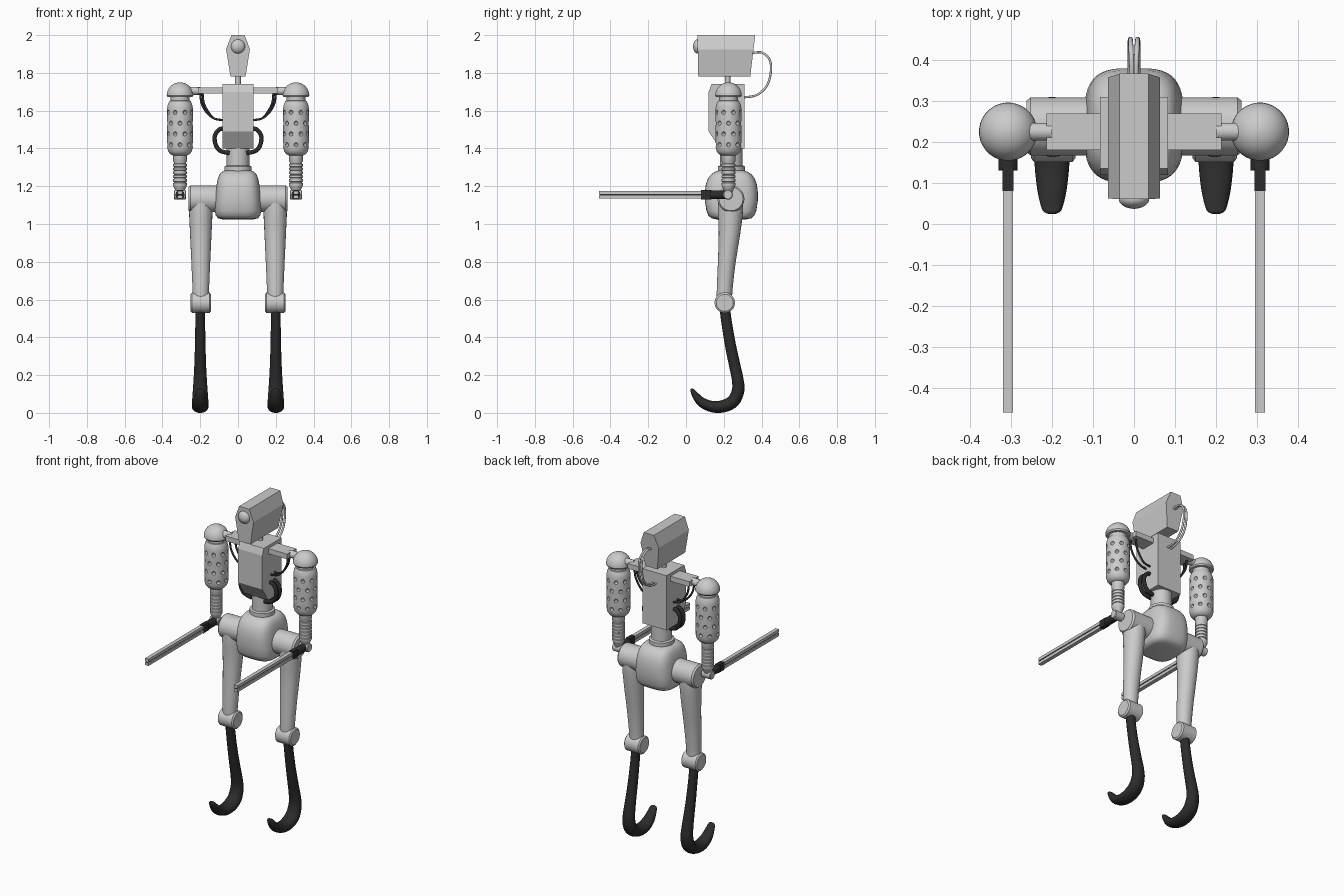
import bpy, bmesh, math
from mathutils import Vector

if "Cube" in bpy.data.objects:
    bpy.data.objects.remove(bpy.data.objects["Cube"])

dark = bpy.data.materials.new("dark_rubber")
dark.diffuse_color = (0.025, 0.025, 0.025, 1)
dark.use_nodes = True
dark.node_tree.nodes["Principled BSDF"].inputs["Base Color"].default_value = dark.diffuse_color


def rings_mesh(name, rings, mirror=False, mat=None, angle=35):
    """Skin a list of equal-length point rings and cap both ends."""
    bm = bmesh.new()
    loops = [[bm.verts.new(p) for p in r] for r in rings]
    n = len(loops[0])
    for a, b in zip(loops, loops[1:]):
        for i in range(n):
            bm.faces.new((a[i], a[(i + 1) % n], b[(i + 1) % n], b[i]))
    bm.faces.new(loops[0])
    bm.faces.new(loops[-1])
    bmesh.ops.recalc_face_normals(bm, faces=bm.faces)
    me = bpy.data.meshes.new(name)
    bm.to_mesh(me)
    bm.free()
    me.polygons.foreach_set("use_smooth", [True] * len(me.polygons))
    me.set_sharp_from_angle(angle=math.radians(angle))
    if mat:
        me.materials.append(mat)
    ob = bpy.data.objects.new(name, me)
    bpy.context.collection.objects.link(ob)
    if mirror:
        ob.modifiers.new("mirror", 'MIRROR').use_mirror_merge = False
    return ob


def lathe(name, centre, axis, profile, seg=32, **kw):
    """Turn (radius, offset) pairs around an axis through centre."""
    rings = []
    for r, h in profile:
        ring = []
        for i in range(seg):
            t = 2 * math.pi * (i + 0.5) / seg
            c, s = r * math.cos(t), r * math.sin(t)
            p = {'x': (h, c, s), 'y': (c, h, s), 'z': (c, s, h)}[axis]
            ring.append(Vector(centre) + Vector(p))
        rings.append(ring)
    return rings_mesh(name, rings, **kw)


def box(name, lo, hi, **kw):
    ring = lambda z: [(lo[0], lo[1], z), (hi[0], lo[1], z), (hi[0], hi[1], z), (lo[0], hi[1], z)]
    return rings_mesh(name, [ring(lo[2]), ring(hi[2])], **kw)


def limb(name, x, rows, seg=24, **kw):
    """Loft ellipses along a path in the YZ plane; rows are y, z, half width, half depth."""
    rings = []
    for k, (y, z, w, d) in enumerate(rows):
        a, b = rows[max(k - 1, 0)], rows[min(k + 1, len(rows) - 1)]
        t = Vector((b[0] - a[0], b[1] - a[1])).normalized()
        ring = []
        for i in range(seg):
            q = 2 * math.pi * i / seg
            e = d * math.sin(q)
            ring.append((x + w * math.cos(q), y - t.y * e, z + t.x * e))
        rings.append(ring)
    return rings_mesh(name, rings, **kw)


def smooth_rows(rows, steps=4):
    """Catmull-Rom subdivision of a path table."""
    out = []
    for k in range(len(rows) - 1):
        p = [rows[max(k - 1, 0)], rows[k], rows[k + 1], rows[min(k + 2, len(rows) - 1)]]
        for s in range(steps):
            t = s / steps
            out.append(tuple(0.5 * (2 * b + (c - a) * t + (2 * a - 5 * b + 4 * c - d) * t * t
                       + (3 * b - a - 3 * c + d) * t ** 3) for a, b, c, d in zip(*p)))
    return out + [tuple(rows[-1])]


def cable(name, pts, r, mat=None, mirror=True):
    cu = bpy.data.curves.new(name, 'CURVE')
    cu.dimensions, cu.bevel_depth, cu.bevel_resolution = '3D', r, 3
    cu.use_fill_caps = True
    path = smooth_rows(pts, 6)
    sp = cu.splines.new('POLY')
    sp.points.add(len(path) - 1)
    for q, p in zip(sp.points, path):
        q.co = (*p, 1)
    if mat:
        cu.materials.append(mat)
    ob = bpy.data.objects.new(name, cu)
    bpy.context.collection.objects.link(ob)
    if mirror:
        ob.modifiers.new("mirror", 'MIRROR').use_mirror_merge = False


# Head, eye and neck
section = [(-.04, 1.78), (.04, 1.78), (.063, 1.925), (.035, 2), (-.035, 2), (-.063, 1.925)]
rings_mesh("head", [[(x, .065 - (z - 1.78) * .02, z) for x, z in section],
                    [(x, .34 + (z - 1.78) * .12, z) for x, z in section]], angle=10)
lathe("eye", (0, .065, 1.94), 'y', [(.037, 0), (.037, -.008), (.034, -.014), (.026, -.021),
                                    (.015, -.026), (.003, -.028)])
lathe("neck", (0, .22, 0), 'z', [(.015, 1.72), (.015, 1.79)], seg=16)

# Torso block
side = [(.12, 1.49), (.12, 1.70), (.135, 1.74), (.31, 1.74), (.31, 1.40), (.18, 1.40)]
rings_mesh("torso", [[(x, y, z) for y, z in side] for x in (-.083, .083)], angle=10)
lathe("waist", (0, .24, 0), 'z', [(.072, 1.26), (.072, 1.305), (.06, 1.31), (.06, 1.41)])

# Pelvis: stacked rounded-square rings
rings = []
for z, hx, hy in [(1.025, .085, .08), (1.03, .105, .105), (1.045, .118, .122), (1.07, .123, .132),
                  (1.12, .122, .14), (1.17, .118, .14), (1.21, .113, .135), (1.24, .107, .124),
                  (1.262, .098, .108), (1.276, .086, .088), (1.282, .07, .07)]:
    ring = []
    for i in range(48):
        t = 2 * math.pi * i / 48
        c, s = math.cos(t), math.sin(t)
        ring.append((math.copysign(abs(c) ** .6, c) * hx, .24 + math.copysign(abs(s) ** .6, s) * hy, z))
    rings.append(ring)
rings_mesh("pelvis", rings, angle=50)

# Hips, thighs, knees and hooked feet
lathe("hip", (0, .238, 1.133), 'x', [(.071, .08), (.071, .252), (.063, .262)], mirror=True)
limb("thigh", .197, smooth_rows([(.236, 1.13, .063, .066), (.235, 1.06, .062, .066),
                                 (.23, .95, .057, .057), (.216, .8, .05, .047),
                                 (.205, .66, .044, .042), (.203, .58, .042, .04)]), mirror=True)
lathe("knee", (.197, .205, .583), 'x', [(.045, -.054), (.054, -.047), (.054, .047), (.045, .054)],
      mirror=True)
limb("hook_foot", .2, smooth_rows([
    (.205, .56, .026, .028), (.215, .48, .026, .028), (.235, .36, .028, .029), (.256, .26, .031, .03),
    (.273, .18, .035, .031), (.276, .12, .039, .033), (.252, .064, .043, .034),
    (.2, .036, .044, .033), (.14, .033, .042, .03), (.085, .055, .036, .026),
    (.052, .09, .029, .019), (.034, .118, .022, .011), (.028, .128, .01, .004)]),
     mirror=True, mat=dark, angle=60)

# Shoulders
box("shoulder_bar", (-.213, .18, 1.69), (.213, .27, 1.722))
lathe("shoulder_pin", (0, .225, 1.705), 'x', [(.022, .2), (.022, .3)], seg=16, mirror=True)
dome = [(.071 * math.cos(a * math.pi / 18), 1.68 + .07 * math.sin(a * math.pi / 18)) for a in range(9)]
lathe("shoulder_dome", (.307, .225, 0), 'z', [(.05, 1.64), (.05, 1.672), (.066, 1.672)] + dome
      + [(.002, 1.75)], mirror=True)

# Upper arms with rows of round dimples
arm = lathe("upper_arm", (.307, .225, 0), 'z',
            [(.034, 1.362), (.05, 1.368), (.062, 1.383), (.068, 1.405), (.068, 1.615),
             (.064, 1.635), (.056, 1.652), (.04, 1.656)], seg=48)
bm = bmesh.new()
for row in range(4):
    for i in range(8):
        t = math.pi * (i + .5 * (row % 2)) / 4
        v = bmesh.ops.create_icosphere(bm, subdivisions=2, radius=.0125)['verts']
        bmesh.ops.translate(bm, verts=v, vec=(.307 + .07 * math.cos(t), .225 + .07 * math.sin(t),
                                              1.42 + row * .057))
me = bpy.data.meshes.new("dimple_cutter")
bm.to_mesh(me)
bm.free()
cutter = bpy.data.objects.new("dimple_cutter", me)
bpy.context.collection.objects.link(cutter)
cutter.hide_render = True
cutter.hide_set(True)
cut = arm.modifiers.new("dimples", 'BOOLEAN')
cut.object, cut.operation, cut.solver = cutter, 'DIFFERENCE', 'EXACT'
arm.modifiers.new("mirror", 'MIRROR').use_mirror_merge = False

# Ribbed forearms and wrists
ribs = [(.02, 1.165), (.03, 1.19), (.035, 1.2)]
for i in range(6):
    z = 1.205 + i * .02
    ribs += [(.036, z), (.036, z + .012), (.032, z + .014), (.032, z + .018)]
lathe("forearm", (.307, .225, 0), 'z', ribs + [(.036, 1.33), (.036, 1.37)], mirror=True)
lathe("wrist", (.307, .222, 1.155), 'x', [(.022, -.032), (.026, -.028), (.026, .028), (.022, .032)],
      seg=24, mirror=True)

# Grips and channelled batons
lathe("grip", (.307, 0, 1.155), 'y', [(.024, .21), (.024, .13)], seg=16, mirror=True, mat=dark)
box("grip_sleeve", (.294, .08, 1.131), (.32, .135, 1.179), mirror=True, mat=dark)
for label, z in (("upper", 1.167), ("lower", 1.143)):
    box("baton_rail_" + label, (.295, -.46, z - .009), (.319, .1, z + .009), mirror=True)
box("baton_core", (.301, -.458, 1.145), (.313, .1, 1.165), mirror=True, mat=dark)

# Cables: head to back, shoulder bar to torso, torso to waist
cable("head_cable", [(.005, .35, 1.905), (.006, .4, 1.908), (.008, .44, 1.875), (.009, .45, 1.815),
                     (.01, .43, 1.735), (.01, .375, 1.683), (.01, .3, 1.67)], .006)
for k, y in enumerate((.205, .24)):
    cable(f"shoulder_cable_{k}", [(.2 - .012 * k, y, 1.7), (.193 - .012 * k, y, 1.64),
                                  (.165 - .01 * k, y, 1.59), (.125, y, 1.558), (.075, y, 1.55)],
          .006, dark)
    cable(f"waist_hose_{k}", [(.07, y - .005, 1.505), (.1, y - .005, 1.5), (.123, y - .005, 1.465),
                              (.118, y - .005, 1.42), (.095, y - .005, 1.388), (.045, y - .005, 1.375)],
          .012, dark)
